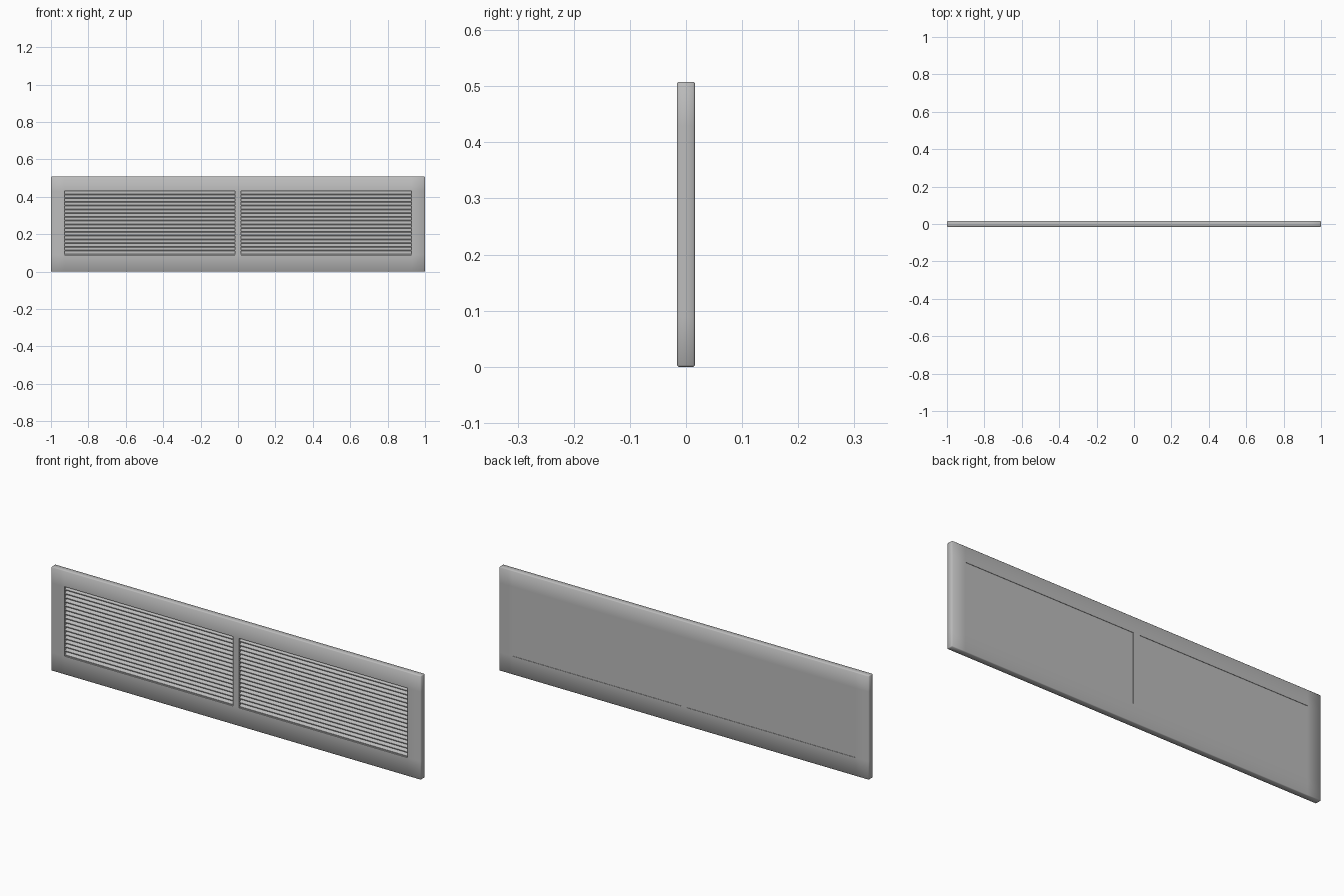
import bpy, bmesh, math

if "Cube" in bpy.data.objects:
    bpy.data.objects.remove(bpy.data.objects["Cube"])

W, H, D = 1.0, 0.508, 0.016          # half width, height, half depth
X0, X1, Z0, Z1 = 0.016, 0.928, 0.09, 0.43   # opening limits
SLATS = 17

grey = bpy.data.materials.new("grey_metal")
grey.diffuse_color = (0.5, 0.5, 0.5, 1)
grey.use_nodes = True
grey.node_tree.nodes["Principled BSDF"].inputs["Base Color"].default_value = grey.diffuse_color


def make_object(name, bm):
    bmesh.ops.recalc_face_normals(bm, faces=bm.faces[:])
    me = bpy.data.meshes.new(name)
    bm.to_mesh(me)
    bm.free()
    ob = bpy.data.objects.new(name, me)
    bpy.context.collection.objects.link(ob)
    me.materials.append(grey)
    return ob


def prism(name, profile, x0, x1):
    """Extrude a (y, z) profile along x."""
    bm = bmesh.new()
    ends = [[bm.verts.new((x, y, z)) for y, z in profile] for x in (x0, x1)]
    bm.faces.new(ends[0])
    bm.faces.new(ends[1])
    n = len(profile)
    for i in range(n):
        j = (i + 1) % n
        bm.faces.new((ends[0][i], ends[0][j], ends[1][j], ends[1][i]))
    return make_object(name, bm)


# Frame: grid of cells with the two openings left out, then given depth
xs = [-W, -X1, -X0, X0, X1, W]
zs = [0, Z0, Z1, H]
bm = bmesh.new()
grid = [[bm.verts.new((x, -D, z)) for z in zs] for x in xs]
for i in range(5):
    for j in range(3):
        if j == 1 and i in (1, 3):
            continue
        bm.faces.new((grid[i][j], grid[i + 1][j], grid[i + 1][j + 1], grid[i][j + 1]))
ext = bmesh.ops.extrude_face_region(bm, geom=bm.faces[:])
moved = [g for g in ext["geom"] if isinstance(g, bmesh.types.BMVert)]
bmesh.ops.translate(bm, verts=moved, vec=(0, 2 * D, 0))
bmesh.ops.recalc_face_normals(bm, faces=bm.faces[:])

# Small chamfer around the outer rim
def outer(v):
    return abs(abs(v.co.x) - W) < 1e-5 or v.co.z < 1e-5 or v.co.z > H - 1e-5

rim = [e for e in bm.edges if all(outer(v) for v in e.verts)
       and len(e.link_faces) == 2 and e.calc_face_angle() > 1]
bmesh.ops.bevel(bm, geom=rim, offset=0.003, segments=1, affect='EDGES', profile=0.5)
frame = make_object("frame", bm)
bpy.context.view_layer.objects.active = frame
frame.select_set(True)
bpy.ops.object.shade_smooth_by_angle(angle=math.radians(50))
frame.select_set(False)

# Backing panels and tilted louvre slats in both openings
pitch = (Z1 - Z0) / SLATS
for side, x0, x1 in (("left", -X1, -X0), ("right", X0, X1)):
    prism(f"{side}_back_panel",
          [(0.010, Z0), (0.014, Z0), (0.014, Z1), (0.010, Z1)], x0, x1)
    for k in range(SLATS):
        z = Z0 + k * pitch
        prism(f"{side}_slat_{k + 1}",
              [(-0.011, z + 0.001), (-0.011, z + 0.005),
               (0.010, z + pitch), (0.010, z + pitch - 0.004)],
              x0, x1)
